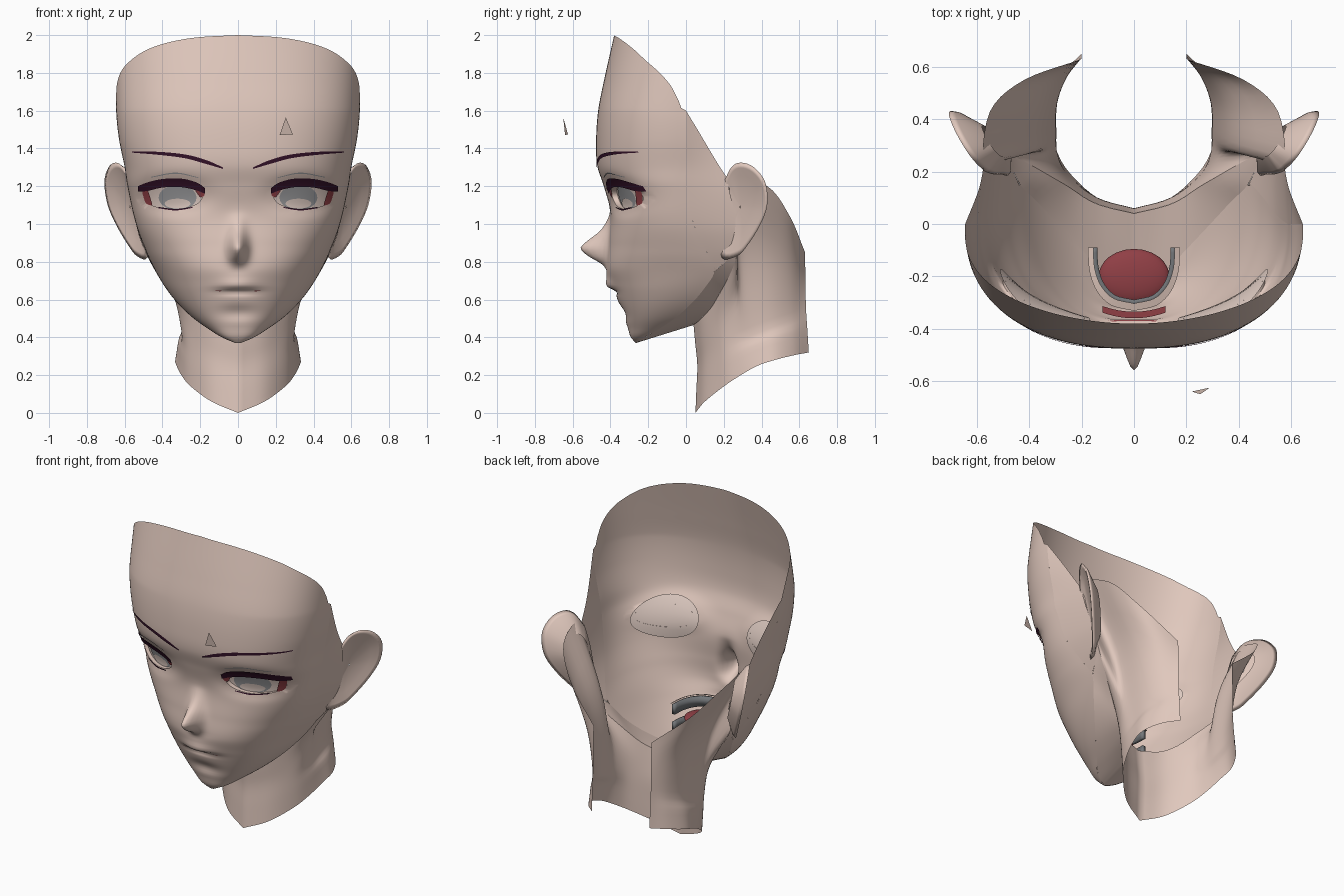
import bpy, math
from mathutils import Vector

if "Cube" in bpy.data.objects:
    bpy.data.objects.remove(bpy.data.objects["Cube"])


def mat(name, r, g, b):
    m = bpy.data.materials.new(name)
    m.diffuse_color = (r, g, b, 1)
    m.use_nodes = True
    m.node_tree.nodes["Principled BSDF"].inputs["Base Color"].default_value = m.diffuse_color
    return m


SKIN = mat("skin", 0.75, 0.58, 0.51)
DARK = mat("dark plum", 0.035, 0.006, 0.022)
RED = mat("muted red", 0.28, 0.05, 0.06)
GREY = mat("iris grey", 0.32, 0.32, 0.33)
TEETH = mat("dark grey", 0.17, 0.18, 0.19)
PALE = mat("eye pale", 0.75, 0.61, 0.55)


def spl(keys, vals, t):
    """Smooth curve through vals at rising keys (Hermite)."""
    n = len(keys)
    t = min(max(t, keys[0]), keys[-1])
    i = 0
    while i < n - 2 and t > keys[i + 1]:
        i += 1
    h = keys[i + 1] - keys[i]
    f = (t - keys[i]) / h

    def slope(k):
        a, b = max(k - 1, 0), min(k + 1, n - 1)
        return (vals[b] - vals[a]) / (keys[b] - keys[a])
    return (vals[i] * (2 * f**3 - 3 * f * f + 1) + slope(i) * (h * (f**3 - 2 * f * f + f))
            + vals[i + 1] * (3 * f * f - 2 * f**3) + slope(i + 1) * (h * (f**3 - f * f)))


def curve(points, t):
    """Smooth curve through points, t from 0 to 1."""
    vs = [Vector(p) for p in points]
    return spl(list(range(len(vs))), vs, t * (len(vs) - 1))


def table(rows, col):
    ks, vs = [r[0] for r in rows], [r[col] for r in rows]
    return lambda z: spl(ks, vs, z)


def grid(name, rows, m, closed=False, keep=lambda p: True):
    """Rows run upward, columns run left to right as seen from outside."""
    n = len(rows[0])
    verts = [p for r in rows for p in r]
    faces = [(i * n + j, i * n + (j + 1) % n, (i + 1) * n + (j + 1) % n, (i + 1) * n + j)
             for i in range(len(rows) - 1) for j in range(n if closed else n - 1)]
    me = bpy.data.meshes.new(name)
    me.from_pydata([tuple(v) for v in verts], [], [f for f in faces if all(keep(verts[k]) for k in f)])
    me.materials.append(m)
    for p in me.polygons:
        p.use_smooth = True
    ob = bpy.data.objects.new(name, me)
    bpy.context.collection.objects.link(ob)
    return ob


def flip(p):
    return Vector((-p[0], p[1], p[2]))


def both(half):
    """Half row starting on the centre line -> full row."""
    return [flip(p) for p in reversed(half[1:])] + half


# Head sections by height: z, half width, y of widest point
SECT = [(.37, .015, -.26), (.4, .085, -.22), (.44, .15, -.15), (.5, .235, -.06), (.57, .31, .02),
        (.65, .375, .09), (.75, .437, .15), (.85, .485, .11), (1.0, .54, .04), (1.2, .585, 0),
        (1.3, .6, 0), (1.45, .63, 0), (1.6, .645, 0), (2.0, .65, 0)]
W, YW = table(SECT, 1), table(SECT, 2)
# Centre line of the face without nose and lips, then nose and lips
YC = table([(.37, -.265), (.4, -.292), (.45, -.308), (.57, -.35), (.68, -.39), (.77, -.418), (.9, -.41),
            (1.06, -.4), (1.2, -.435), (1.31, -.47), (1.44, -.476), (1.6, -.465), (1.76, -.434), (2.0, -.38)], 1)
NOSE = table([(.76, 0), (.79, .03), (.83, .1), (.87, .145), (.9, .125), (.965, .05), (1.05, .006), (1.1, 0)], 1)
LIPS = table([(.48, 0), (.53, -.015), (.58, 0), (.62, 0), (.643, -.012), (.66, .025), (.68, .033), (.72, .015),
              (.78, 0)], 1)
EX, EZ, ERX, ERZ = .345, 1.145, .155, .066  # eye opening


def eye_q(p):
    return math.hypot((abs(p[0]) - EX) / ERX, (p[2] - EZ) / ERZ)


def front(x, z):
    """y of the face surface."""
    x, w = abs(x), W(z)
    s = min(x / w, 1)
    e = 2.4 - max(0, z - 1.6)
    y = YW(z) - (YW(z) - YC(z)) * (1 - s**e) ** (1 / e)
    y -= NOSE(z) * math.exp(-(x / .045) ** 2) + LIPS(z) * math.exp(-(x / .1) ** 2)
    d = ((x - .35) / .21) ** 2 + ((z - 1.15) / .1) ** 2
    return y + .022 * math.exp(-d * d)


# Face mask, open along the top rim, with eye openings
TOP = table([(0, 2.0), (.3, 1.99), (.47, 1.975), (.64, 1.948), (.785, 1.908), (.91, 1.845), (.965, 1.793),
             (.99, 1.735), (.998, 1.668), (1, 1.6)], 1)
COLS, ROWS = 56, 110
rows = []
for i in range(ROWS + 1):
    half = []
    for j in range(COLS + 1):
        s = math.sin(math.pi / 2 * j / COLS)
        z = .37 + (TOP(s) - .37) * i / ROWS
        x = s * W(z)
        q = eye_q((x, 0, z))
        if 1 <= q < 1.24:  # pull the nearest points onto the eye outline
            x, z = EX + (x - EX) / q, EZ + (z - EZ) / q
        half.append(Vector((x, front(x, z), z)))
    rows.append(both(half))
grid("face", rows, SKIN, keep=lambda p: eye_q(p) > .999)

# Temples behind the widest line, up to the ears
REAR = [(.5, .235, -.06), (.57, .31, .02), (.65, .375, .09), (.75, .437, .152), (.8, .465, .21),
        (.87, .5, .275), (1.0, .54, .27), (1.24, .575, .22), (1.6, .575, .22)]
XR, YR = table(REAR, 1), table(REAR, 2)
for side in (1, -1):
    rows = []
    for i in range(31):
        row = []
        for j in range(9):
            r = j / 8
            z = .65 + (1.6 - .36 * r - .65) * i / 30
            row.append(Vector((side * (W(z) * (1 - r) + XR(z) * r), YW(z) * (1 - r) + YR(z) * r, z)))
        rows.append(row[::side])
    grid("temple", rows, SKIN)

# Neck flaring up behind the ears, open at the back
LOW = [(0, .05, 0), (.14, .1, .06), (.25, .2, .14), (.3, .29, .2),
       (.325, .38, .25), (.33, .47, .28), (.28, .57, .305), (.2, .65, .32)]
MID = [(0, .06, .25), (.14, .1, .3), (.25, .18, .36), (.295, .26, .42),
       (.3, .35, .46), (.295, .46, .5), (.26, .555, .53), (.2, .635, .56)]
HIGH = [(0, .04, .465), (.15, .08, .5), (.28, .16, .6), (.5, .275, .87),
        (.575, .23, 1.24), (.55, .43, 1.2), (.42, .55, 1.04), (.2, .63, .85)]
rows = []
for i in range(17):
    row = []
    for j in range(36):
        a, b, c = (curve(k, j / 35) for k in (LOW, MID, HIGH))
        d = b.lerp(c, .5)
        d.x = b.x * .72 + c.x * .28
        row.append(curve([a, a.lerp(b, .5), b, d, c], i / 16))
    rows.append(both(row))
grid("neck", rows, SKIN)

# Underside of the jaw
JAW = [(0, -.265, .37)] + [(W(z), YW(z), z) for z in (.38, .4, .44, .5, .57, .65)]
JAW += [(XR(z), YR(z), z) for z in (.74, .8, .87)]
rows = []
for i in range(5):
    rows.append(both([curve(HIGH, j / 24 * 3 / 7).lerp(curve(JAW, j / 24), i / 4) for j in range(25)]))
grid("jaw_underside", rows, SKIN)

# Ears: cupped shells slanting outward
EAR = [(.2, 1.22), (.24, 1.3), (.29, 1.325), (.36, 1.3), (.42, 1.22), (.43, 1.1),
       (.39, .99), (.32, .88), (.27, .83), (.19, .82), (.19, .95), (.19, 1.1)]


def ear_ring(scale, out):
    pts = []
    for k in range(48):
        y, z, _ = curve([p + (0,) for p in EAR + EAR[:1]], k / 48)
        y, z = .28 + (y - .28) * scale, 1.09 + (z - 1.09) * scale
        pts.append(Vector((.495 + (z - .85) * .2 + (y - .2) * .63 + out, y + max(0, -out) * .3, z)))
    return pts


for side in (1, -1):
    rings = [ear_ring(.5, -.07), ear_ring(.93, -.02), ear_ring(1, 0), ear_ring(.88, -.002),
             ear_ring(.7, -.018), ear_ring(.02, -.022)]
    rings = [r[::-1] for r in rings] if side > 0 else [[flip(p) for p in r] for r in rings]
    grid("ear", rings, SKIN, closed=True)


# Thin plates that follow the face; points are x, upper z, lower z
def plate(name, pts, m, off, n=28, k=5):
    for side in (1, -1):
        rows = []
        for i in range(k + 1):
            row = []
            for j in range(n + 1):
                x, zt, zb = curve(pts, j / n)
                z = zb + (zt - zb) * i / k
                row.append(Vector((side * x, front(x, z) - off, z)))
            rows.append(row[::side])
        grid(name, rows, m)


def oval(cx, cz, rx, rz):
    a = [math.pi * i / 16 for i in range(17)]
    return [(cx - rx * math.cos(t), cz + rz * math.sin(t), cz - rz * math.sin(t)) for t in a]


# Eyes sit behind the openings, with a skin wall around each
plate("eye_white", oval(.34, 1.135, .172, .125), PALE, -.03)
plate("iris", oval(.32, 1.14, .1, .066), GREY, -.026)
plate("iris_glow", oval(.32, 1.108, .068, .026), PALE, -.023)
for side in (1, -1):
    ring = [(EX + ERX * math.cos(a), EZ + ERZ * math.sin(a)) for a in (math.tau * k / 48 for k in range(48))]
    grid("eye_rim", [[Vector((side * x, front(x, z) + d, z)) for x, z in ring[::side]] for d in (.03, 0)],
         SKIN, closed=True)
plate("eye_outer_corner", [(.455, 1.108, 1.098), (.477, 1.175, 1.103), (.493, 1.185, 1.12), (.505, 1.18, 1.16)],
      RED, .005)
plate("eye_inner_corner", [(.178, 1.165, 1.15), (.2, 1.185, 1.142), (.225, 1.19, 1.175)], RED, .005)
plate("upper_lash", [(.174, 1.19, 1.16), (.22, 1.22, 1.178), (.3, 1.24, 1.195), (.4, 1.238, 1.193),
                     (.48, 1.22, 1.175), (.53, 1.2, 1.172)], DARK, .0095)
plate("lower_lash", [(.24, 1.09, 1.085), (.33, 1.08, 1.072), (.42, 1.09, 1.083)], DARK, .006, k=2)
plate("lid_crease", [(.21, 1.247, 1.244), (.33, 1.272, 1.266), (.46, 1.25, 1.246)], GREY, .004, k=2)
plate("brow", [(.08, 1.3, 1.292), (.17, 1.339, 1.318), (.28, 1.368, 1.348), (.42, 1.382, 1.366),
               (.56, 1.384, 1.378)], DARK, .006)
plate("mouth_line", [(0, .645, .64), (.06, .645, .64), (.12, .649, .646)], RED, .003, k=2)

# Mouth interior: teeth arches, gum, inner lip and tongue
ARCH = [(0, -.31), (.08, -.29), (.13, -.24), (.155, -.17), (.16, -.09)]


def arch_row(z, grow):
    pts = [curve([a + (0,) for a in ARCH], j / 16) for j in range(17)]
    return both([Vector((p[0] * grow, -.09 + (p[1] + .09) * grow, z)) for p in pts])


for name, z0, z1 in (("upper_teeth", .66, .72), ("lower_teeth", .56, .61)):
    ob = grid(name, [arch_row(z0, 1), arch_row(z1, 1)], TEETH)
    ob.modifiers.new("thickness", 'SOLIDIFY').thickness = .02
grid("gum", [arch_row(.72, 1.1), arch_row(.728, .97)], SKIN)
grid("inner_lip", [[Vector((x / 50, -.36 + (x / 50) ** 2 * 1.5 + d, .65)) for x in range(-6, 7)]
                   for d in (0, .025)], RED)
bpy.ops.mesh.primitive_uv_sphere_add(segments=24, ring_count=12, radius=1, location=(0, -.2, .625))
tongue = bpy.context.object
tongue.name = "tongue"
tongue.scale = (.135, .105, .035)
tongue.data.materials.append(RED)
bpy.ops.object.shade_smooth()

# Small loose triangle in front of the forehead
a, b, c = Vector((.22, -.64, 1.47)), Vector((.29, -.625, 1.475)), Vector((.253, -.65, 1.565))
me = bpy.data.meshes.new("loose_triangle")
me.from_pydata([a, b, c], [], [(0, 1, 2)])
me.materials.append(SKIN)
bpy.context.collection.objects.link(bpy.data.objects.new("loose_triangle", me))
